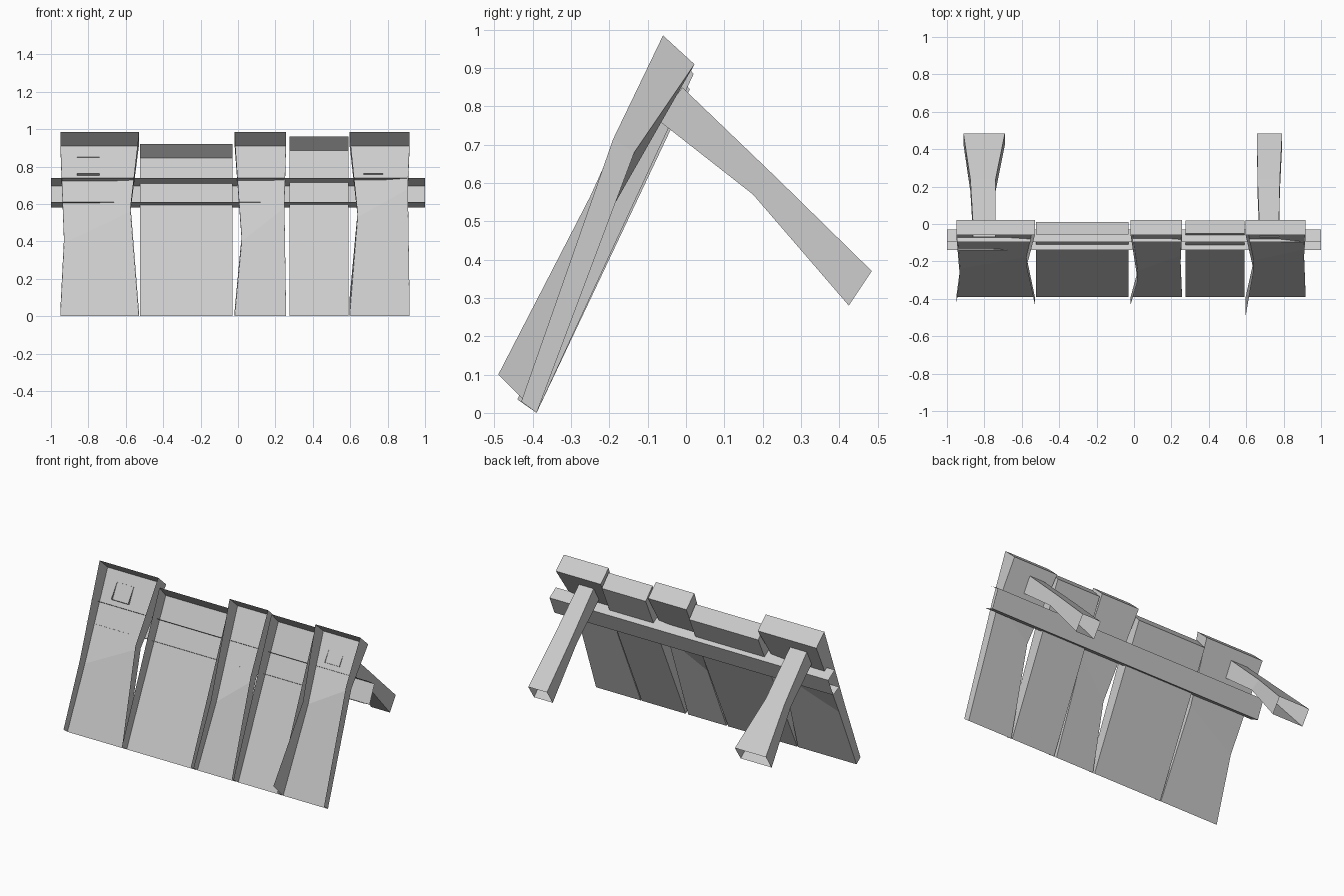
import bpy

if "Cube" in bpy.data.objects:
    bpy.data.objects.remove(bpy.data.objects["Cube"])


def loft(name, rings, closed=False, cap_last=False):
    """Skin matching rings of points; open rings leave an open channel."""
    n = len(rings[0])
    verts = [p for ring in rings for p in ring]
    faces = []
    for r in range(len(rings) - 1):
        for i in range(n if closed else n - 1):
            j = (i + 1) % n
            faces.append((r * n + i, r * n + j, (r + 1) * n + j, (r + 1) * n + i))
    if cap_last:
        faces.append(tuple((len(rings) - 1) * n + i for i in range(n)))
    mesh = bpy.data.meshes.new(name)
    mesh.from_pydata(verts, [], faces)
    obj = bpy.data.objects.new(name, mesh)
    bpy.context.collection.objects.link(obj)
    return obj


def ring(x0, x1, fl, bl, br, fr):
    """Front-left, back-left, back-right, front-right; each given as (y, z)."""
    return [(x0, *fl), (x0, *bl), (x1, *br), (x1, *fr)]


# Straight planks: hollow channels open at the front and bottom
for name, x0, x1, back, front in (
        ("wide_plank", -0.525, -0.03, (0.01, 0.845), (-0.055, 0.92)),
        ("narrow_plank", 0.275, 0.59, (0.02, 0.885), (-0.05, 0.96))):
    low_f, low_b = (-0.44, 0.035), (-0.39, 0)
    loft(name, [ring(x0, x1, low_f, low_b, low_b, low_f),
                ring(x0, x1, front, back, back, front)], cap_last=True)

# Bent planks: pinched at an uneven height on the left and right edges
for name, x0, x1, left, right, foot_l, foot_r in (
        ("left_plank", -0.95, -0.53, (-0.93, -0.24, 0.39), (-0.575, -0.175, 0.56),
         (-0.43, 0.03), (-0.43, 0.03)),
        ("middle_plank", -0.018, 0.257, (0.02, -0.25, 0.40), (0.248, -0.17, 0.58),
         (-0.43, 0.03), (-0.43, 0.03)),
        ("right_plank", 0.597, 0.918, (0.64, -0.195, 0.53), (0.908, -0.135, 0.68),
         (-0.49, 0.10), (-0.43, 0.03))):
    ml, mr = left[1:], right[1:]
    fl, fr = [(m[0] - 0.055, m[1] + 0.035) for m in (ml, mr)]
    base, top_b, top_f = (-0.39, 0), (0.022, 0.91), (-0.06, 0.985)
    loft(name, [ring(x0, x1, foot_l, base, base, foot_r),
                ring(left[0], right[0], fl, ml, mr, fr),
                ring(x0, x1, top_f, top_b, top_b, top_f)], cap_last=True)

# Cross rail behind the planks, open towards them
profile = [(-0.095, 0.738), (-0.03, 0.695), (-0.08, 0.58), (-0.14, 0.61)]
loft("cross_rail", [[(x, *p) for p in profile] for x in (-1, 1)])

# Rear props: square tubes with open ends and a pinched middle
for name, spans in (
        ("left_prop", ((-0.86, -0.74), (-0.875, -0.74), (-0.912, -0.69))),
        ("right_prop", ((0.67, 0.775), (0.66, 0.78), (0.658, 0.792)))):
    tops = ((-0.01, 0.85), (0.24, 0.61), (0.485, 0.37))
    lows = ((-0.07, 0.762), (0.175, 0.57), (0.425, 0.28))
    loft(name, [ring(a, b, lo, up, up, lo)
                for (a, b), up, lo in zip(spans, tops, lows)], closed=True)
